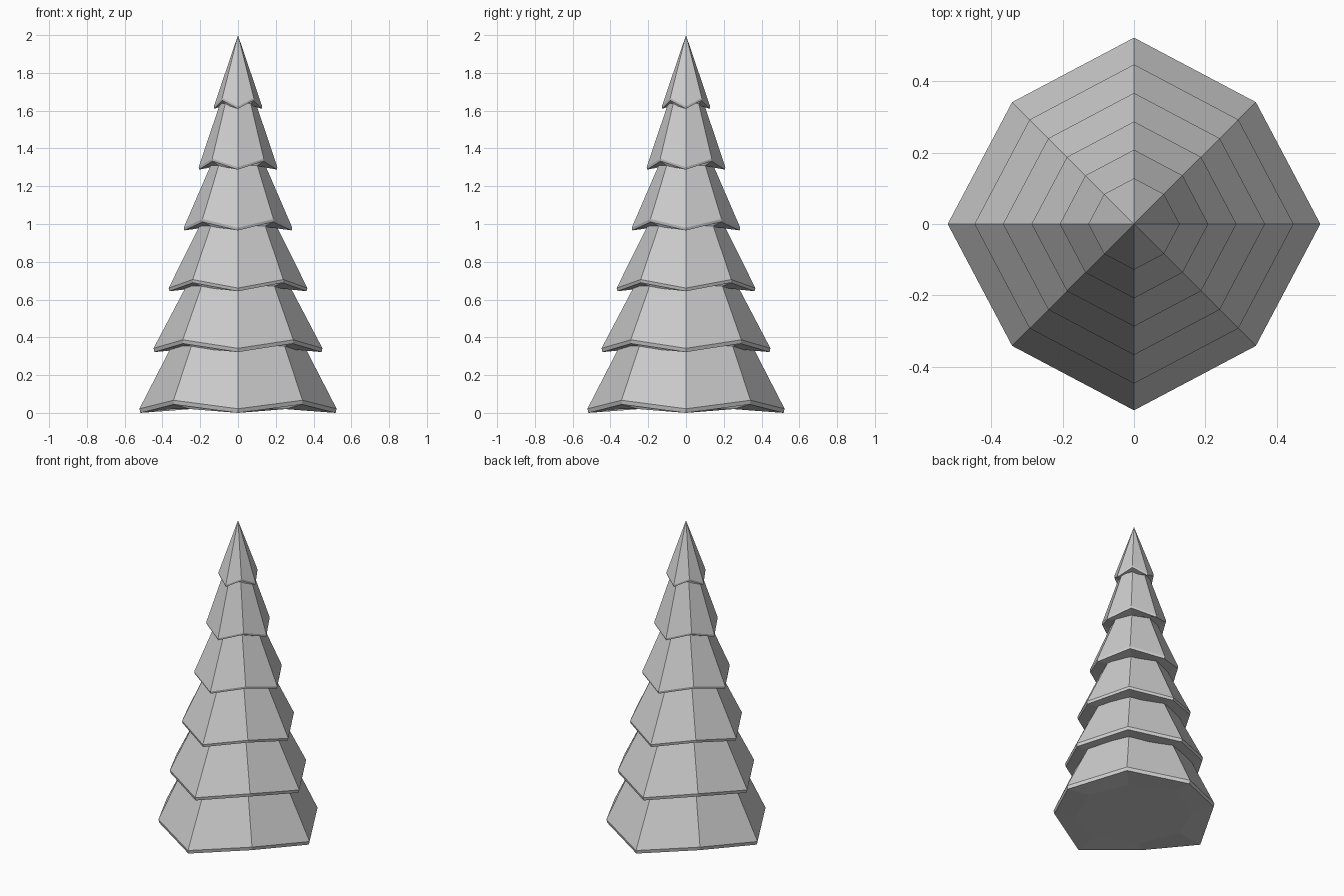
import bpy, bmesh
from math import cos, sin, pi

if "Cube" in bpy.data.objects:
    bpy.data.objects.remove(bpy.data.objects["Cube"])

def ring(bm, r, z, diag=0.925, lift=0.0):
    """Eight points; the diagonal ones are pulled in and lifted."""
    pts = []
    for i in range(8):
        a, odd = i * pi / 4, i % 2
        rr = r * (diag if odd else 1)
        pts.append(bm.verts.new((rr * cos(a), rr * sin(a), z + lift * odd)))
    return pts

def bridge(bm, a, b):
    for i in range(8):
        j = (i + 1) % 8
        bm.faces.new((a[i], a[j], b[j], b[i]))

def tier(name, z, r, top_r, rim):
    bm = bmesh.new()
    inner = ring(bm, r * 0.68, z + 0.02, 1.0)
    low = ring(bm, r * 0.99, z, lift=0.045)
    edge = ring(bm, r, z + rim, lift=0.045)
    bm.faces.new(inner[::-1])
    bridge(bm, inner, low)
    bridge(bm, low, edge)
    if top_r:
        top = ring(bm, top_r, z + 0.395, 1.0)
        bridge(bm, edge, top)
        bm.faces.new(top)
    else:
        tip = bm.verts.new((0, 0, 2.0))
        for i in range(8):
            bm.faces.new((edge[i], edge[(i + 1) % 8], tip))
    bmesh.ops.recalc_face_normals(bm, faces=bm.faces)
    me = bpy.data.meshes.new(name)
    bm.to_mesh(me)
    bm.free()
    bpy.context.collection.objects.link(bpy.data.objects.new(name, me))

# Six overlapping branch tiers: rim radius, top radius, rim thickness
tiers = [(0.522, 0.33, 0.022), (0.447, 0.25, 0.02), (0.367, 0.18, 0.017),
         (0.287, 0.123, 0.015), (0.208, 0.08, 0.013), (0.128, 0, 0.012)]
for i, (r, top_r, rim) in enumerate(tiers):
    tier(f"branch_tier_{i + 1}", 0.322 * i, r, top_r, rim)
